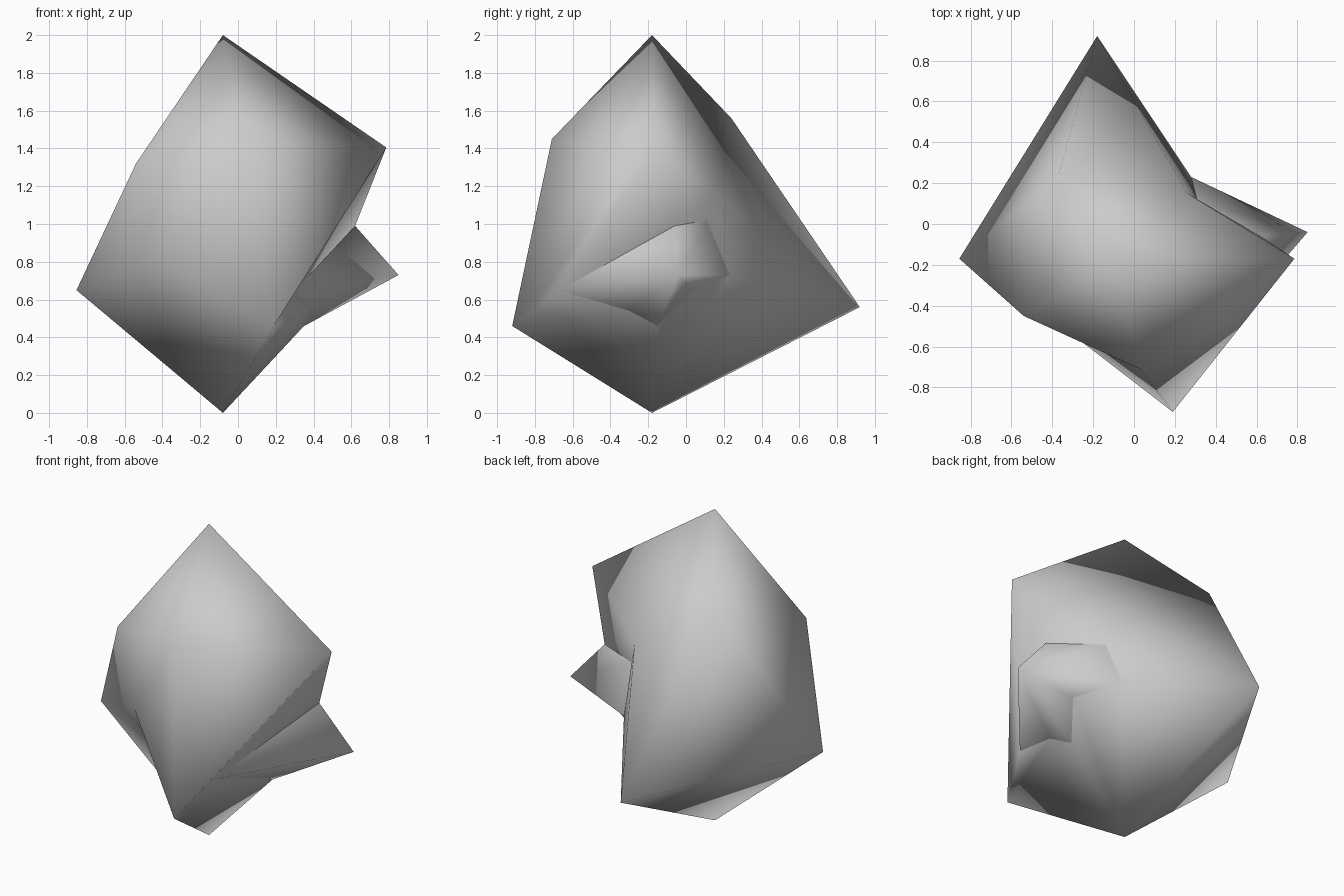
import bpy, bmesh

if "Cube" in bpy.data.objects:
    bpy.data.objects.remove(bpy.data.objects["Cube"])

# Corner points of the boulder
points = {
    "top": (-.08, -.18, 2.0), "base": (-.08, -.18, 0.0),
    # upper ring
    "a": (.785, -.17, 1.405), "u1": (.03, -.71, 1.45), "u2": (-.54, -.45, 1.32),
    "u3": (-.37, .24, 1.56), "p": (.26, .15, 1.17),
    # lower ring, with the front lip k2
    "l3": (-.855, -.17, .65), "l4": (-.18, .92, .56), "f": (.19, -.92, .46),
    "k2": (-.42, -.45, .82),
    # root of the side spur, then its tip
    "n": (.62, -.06, .99), "r": (.305, -.67, .65), "k": (.39, -.30, .54),
    "g": (.35, -.15, .46), "m": (.48, .02, .64), "q": (.28, .23, .73),
    "p1": (.31, .11, 1.02), "tip": (.85, -.04, .73),
}

# Facets as readable corner names
facets = """
top u2 u1, top u1 a, top u3 u2, top p u3, top a p,
a u1 f, a f r, a r n, a n p, p n p1, p p1 q, p q l4,
u1 u2 k2, u1 k2 f, u2 l3 k2, k2 l3 base, k2 base f,
u2 u3 l3, u3 l4 l3, u3 p l4,
base l3 l4, base l4 q, base q m, base m g, base g f, f g k, f k r
"""

bm = bmesh.new()
v = {name: bm.verts.new(co) for name, co in points.items()}
for facet in facets.replace("\n", " ").split(","):
    bm.faces.new([v[name] for name in facet.split()])

# Side spur: a fan from its root loop to the tip
root = ["n", "r", "k", "g", "m", "q", "p1"]
for i, name in enumerate(root):
    nxt = root[(i + 1) % len(root)]
    bm.faces.new((v[name], v[nxt], v["tip"]))
    bm.edges.get((v[name], v[nxt])).smooth = False

bmesh.ops.recalc_face_normals(bm, faces=bm.faces[:])
for face in bm.faces:
    face.smooth = True

mesh = bpy.data.meshes.new("boulder")
bm.to_mesh(mesh)
bm.free()
bpy.context.collection.objects.link(bpy.data.objects.new("boulder", mesh))
